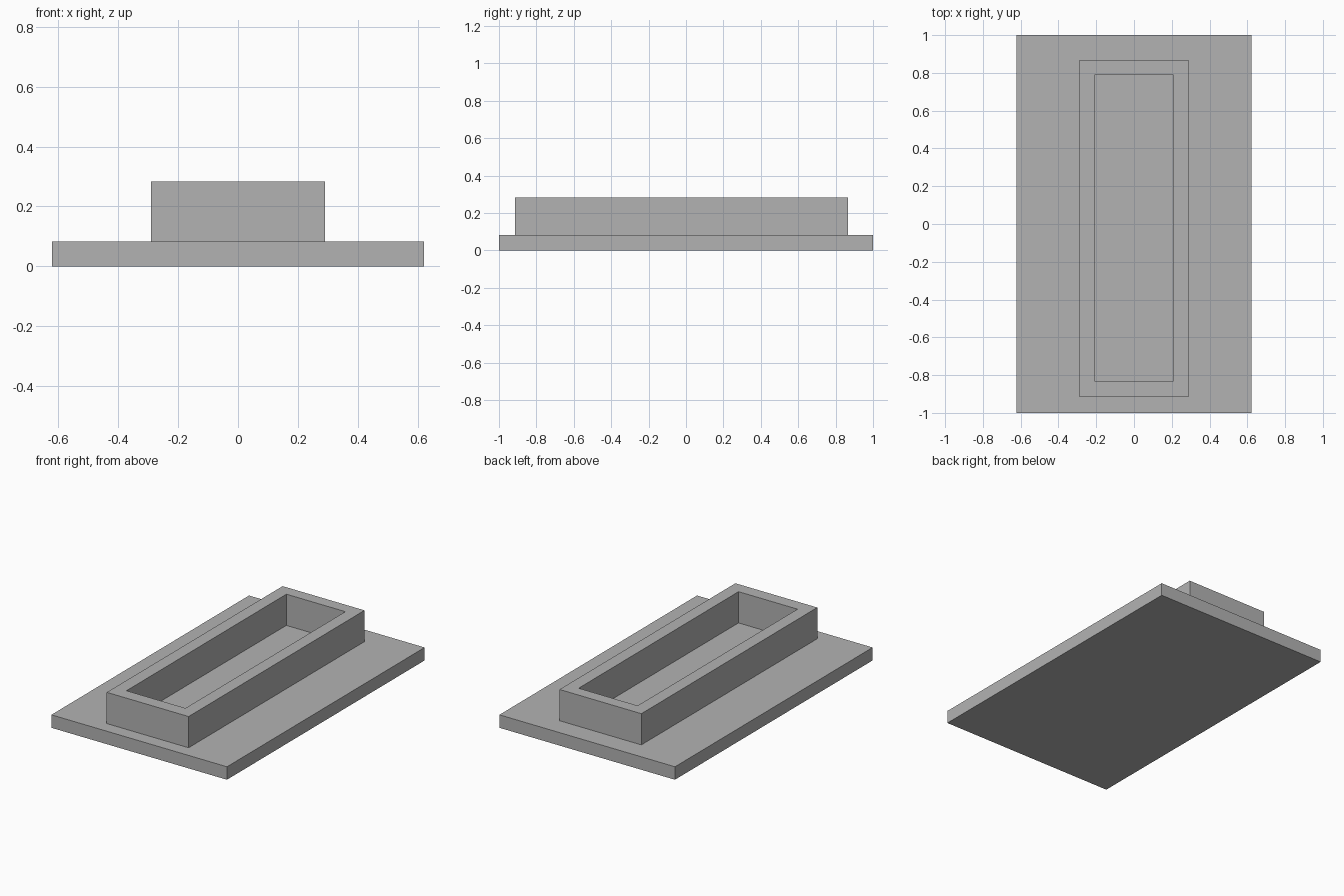
import bpy
import bmesh

cube = bpy.data.objects.get("Cube")
if cube:
    bpy.data.objects.remove(cube, do_unlink=True)

grey = bpy.data.materials.new("plain grey")
grey.use_nodes = True
grey.diffuse_color = (0.45, 0.45, 0.45, 1)
grey.node_tree.nodes["Principled BSDF"].inputs["Base Color"].default_value = grey.diffuse_color


def add_object(name, bm):
    bmesh.ops.recalc_face_normals(bm, faces=bm.faces)
    mesh = bpy.data.meshes.new(name)
    bm.to_mesh(mesh)
    bm.free()
    mesh.materials.append(grey)
    obj = bpy.data.objects.new(name, mesh)
    bpy.context.collection.objects.link(obj)
    return obj


def ring(bm, half_x, y_front, y_back, z):
    corners = [(-half_x, y_front), (half_x, y_front), (half_x, y_back), (-half_x, y_back)]
    return [bm.verts.new((x, y, z)) for x, y in corners]


def bridge(bm, a, b):
    for i in range(4):
        j = (i + 1) % 4
        bm.faces.new((a[i], a[j], b[j], b[i]))


BASE_TOP, RIM_TOP = 0.083, 0.283

# One solid: base plate, raised rectangular wall and recessed floor
bm = bmesh.new()
rings = [
    ring(bm, 0.622, -1, 1, 0),
    ring(bm, 0.622, -1, 1, BASE_TOP),
    ring(bm, 0.29, -0.914, 0.866, BASE_TOP),
    ring(bm, 0.29, -0.914, 0.866, RIM_TOP),
    ring(bm, 0.209, -0.83, 0.788, RIM_TOP),
    ring(bm, 0.209, -0.83, 0.788, BASE_TOP),
]
for lower, upper in zip(rings, rings[1:]):
    bridge(bm, lower, upper)
bm.faces.new(rings[0])
bm.faces.new(rings[-1])
add_object("base_plate_with_raised_frame", bm)
